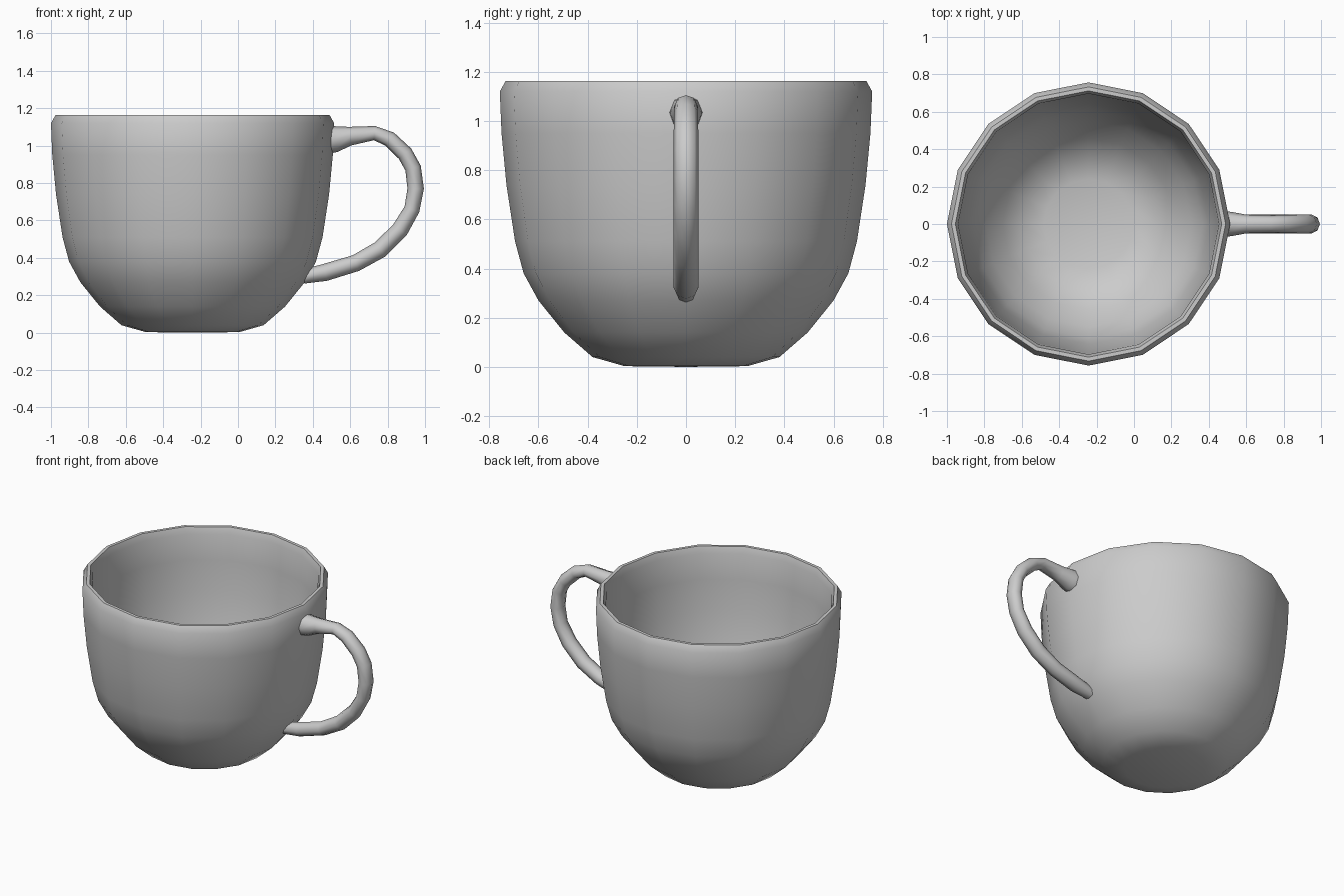
import bpy, bmesh, math
from mathutils import Vector

if "Cube" in bpy.data.objects:
    bpy.data.objects.remove(bpy.data.objects["Cube"])


def make_object(name, bm, angle=60):
    bmesh.ops.recalc_face_normals(bm, faces=bm.faces[:])
    mesh = bpy.data.meshes.new(name)
    bm.to_mesh(mesh)
    bm.free()
    obj = bpy.data.objects.new(name, mesh)
    bpy.context.collection.objects.link(obj)
    bpy.ops.object.select_all(action='DESELECT')
    obj.select_set(True)
    bpy.context.view_layer.objects.active = obj
    bpy.ops.object.shade_smooth_by_angle(angle=math.radians(angle))
    return obj


def skin(bm, rings):
    # Bridge successive closed rings with quads
    for a, b in zip(rings, rings[1:]):
        n = len(a)
        for i in range(n):
            j = (i + 1) % n
            bm.faces.new((a[i], a[j], b[j], b[i]))


# Cup body: 16-sided lathe, outer wall up, over the rim and down inside
SIDES, CX = 16, -0.243
profile = [(0.25, 0.003), (0.38, 0.04), (0.495, 0.14), (0.60, 0.27),
           (0.66, 0.38), (0.695, 0.51), (0.73, 0.74), (0.75, 0.95),
           (0.757, 1.12), (0.733, 1.163), (0.712, 1.163), (0.697, 1.12),
           (0.692, 0.95), (0.675, 0.74), (0.643, 0.52), (0.61, 0.40),
           (0.55, 0.295), (0.46, 0.18), (0.36, 0.09), (0.24, 0.055)]
bm = bmesh.new()
rings = []
for r, z in profile:
    rings.append([bm.verts.new((CX + r * math.cos(math.tau * i / SIDES),
                                r * math.sin(math.tau * i / SIDES), z))
                  for i in range(SIDES)])
skin(bm, rings)
for ring, z in ((rings[0], 0.0), (rings[-1], 0.05)):
    c = bm.verts.new((CX, 0, z))
    for i in range(SIDES):
        bm.faces.new((ring[i], ring[(i + 1) % SIDES], c))
make_object("cup_body", bm)

# Handle: swept oval tube, rows are x, z, in-plane radius, sideways radius
path = [(0.485, 1.033, 0.075, 0.068), (0.52, 1.035, 0.07, 0.065),
        (0.60, 1.051, 0.05, 0.05), (0.73, 1.067, 0.038, 0.045),
        (0.81, 1.035, 0.042, 0.048), (0.893, 0.957, 0.043, 0.05),
        (0.936, 0.88, 0.043, 0.05), (0.95, 0.77, 0.044, 0.05),
        (0.93, 0.66, 0.042, 0.05), (0.866, 0.55, 0.046, 0.05),
        (0.76, 0.445, 0.047, 0.05), (0.63, 0.372, 0.045, 0.05),
        (0.465, 0.322, 0.046, 0.05), (0.35, 0.30, 0.038, 0.04)]
bm = bmesh.new()
pts = [Vector((p[0], 0, p[1])) for p in path]
rings = []
for k, (x, z, ru, rv) in enumerate(path):
    t = (pts[min(k + 1, len(pts) - 1)] - pts[max(k - 1, 0)]).normalized()
    u = Vector((-t.z, 0, t.x))
    rings.append([bm.verts.new(pts[k] + u * ru * math.cos(math.tau * i / 8)
                               + Vector((0, rv * math.sin(math.tau * i / 8), 0)))
                  for i in range(8)])
skin(bm, rings)
bm.faces.new(rings[0])
bm.faces.new(rings[-1])
make_object("handle", bm)
